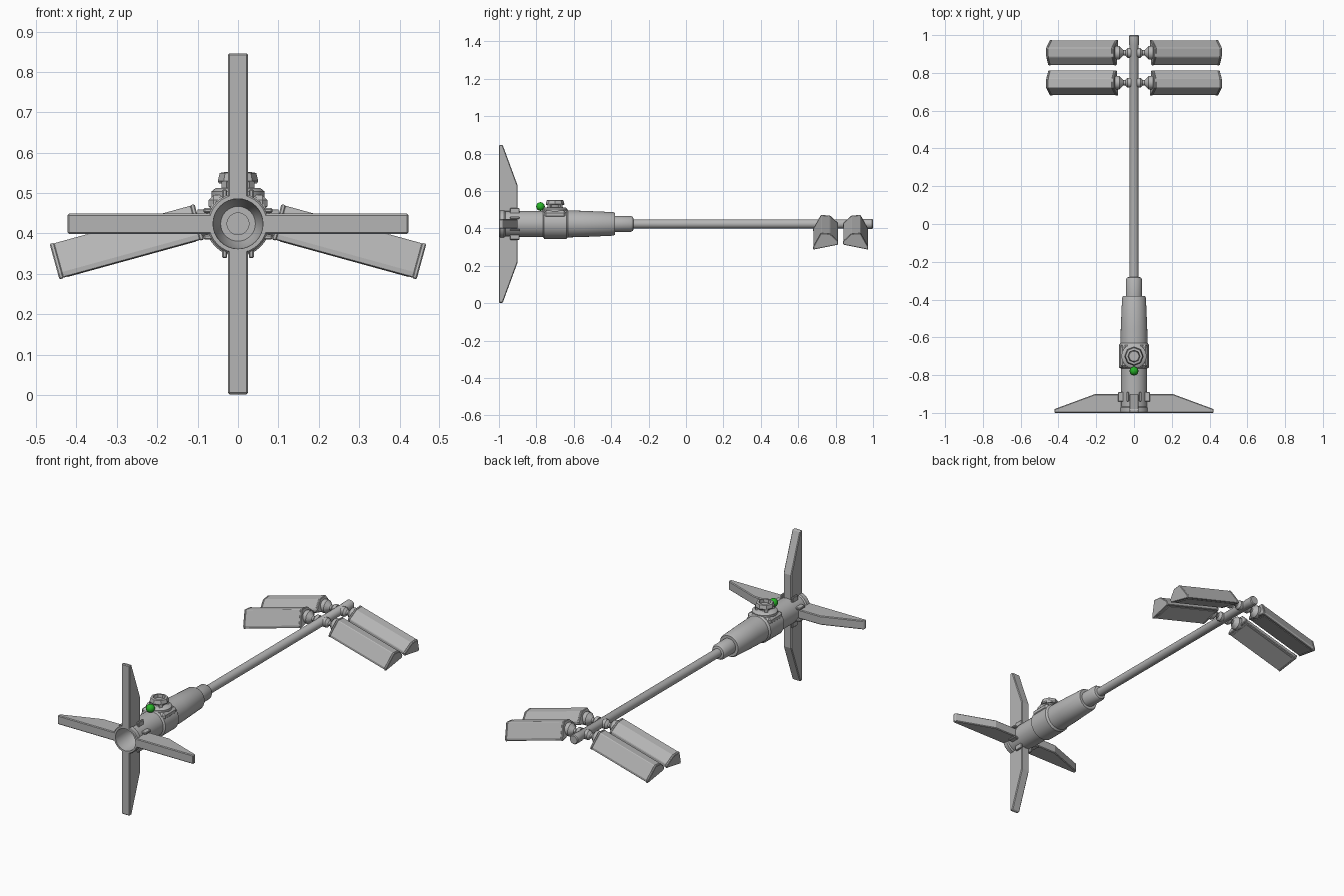
import bpy, bmesh, math
from mathutils import Matrix, Vector

if "Cube" in bpy.data.objects:
    bpy.data.objects.remove(bpy.data.objects["Cube"])

AXIS = 0.424  # height of the mast axis


def material(name, rgb):
    m = bpy.data.materials.new(name)
    m.diffuse_color = (*rgb, 1)
    m.use_nodes = True
    m.node_tree.nodes["Principled BSDF"].inputs["Base Color"].default_value = m.diffuse_color
    return m


GREY = material("grey metal", (0.46, 0.46, 0.46))
GREEN = material("green indicator", (0.02, 0.45, 0.02))


def finish(name, bm, mat=GREY, matrix=Matrix(), bevel=0, smooth=True):
    bmesh.ops.transform(bm, matrix=matrix, verts=bm.verts)
    bmesh.ops.recalc_face_normals(bm, faces=bm.faces)
    me = bpy.data.meshes.new(name)
    bm.to_mesh(me)
    bm.free()
    me.materials.append(mat)
    ob = bpy.data.objects.new(name, me)
    bpy.context.collection.objects.link(ob)
    if bevel:
        b = ob.modifiers.new("bevel", 'BEVEL')
        b.width, b.segments = bevel, 1
    if smooth:
        bpy.ops.object.select_all(action='DESELECT')
        ob.select_set(True)
        bpy.context.view_layer.objects.active = ob
        bpy.ops.object.shade_smooth_by_angle(angle=math.radians(35))
    return ob


def lathe(name, profile, matrix, sides=32, **kw):
    """Revolve (radius, height) points around local z."""
    bm = bmesh.new()
    vs = [bm.verts.new((r, 0, h)) for r, h in profile]
    es = [bm.edges.new(p) for p in zip(vs, vs[1:])]
    bmesh.ops.spin(bm, geom=vs + es, axis=(0, 0, 1), cent=(0, 0, 0),
                   steps=sides, angle=2 * math.pi)
    bmesh.ops.remove_doubles(bm, verts=bm.verts, dist=1e-5)
    return finish(name, bm, matrix=matrix, **kw)


def prism(name, points, depth, matrix, **kw):
    """Extrude a local yz outline along x, centred."""
    bm = bmesh.new()
    f = bm.faces.new([bm.verts.new((-depth / 2, y, z)) for y, z in points])
    ext = bmesh.ops.extrude_face_region(bm, geom=[f])
    bmesh.ops.translate(bm, vec=(depth, 0, 0),
                        verts=[v for v in ext['geom'] if isinstance(v, bmesh.types.BMVert)])
    return finish(name, bm, matrix=matrix, **kw)


def box(name, centre, size, matrix=Matrix(), **kw):
    bm = bmesh.new()
    bmesh.ops.create_cube(bm, size=1, matrix=Matrix.Translation(centre) @ Matrix.Diagonal((*size, 1)))
    return finish(name, bm, matrix=matrix, **kw)


along_y = Matrix.Translation((0, 0, AXIS)) @ Matrix.Rotation(-math.pi / 2, 4, 'X')

# Housing with open socket, sleeve and slim mast
lathe("mast_body", [
    (0, -0.86), (0.027, -0.86), (0.027, -0.88), (0.043, -0.88), (0.058, -0.92), (0.062, -1.0),
    (0.072, -1.0), (0.076, -0.995), (0.076, -0.972), (0.07, -0.965), (0.07, -0.765),
    (0.08, -0.758), (0.08, -0.64), (0.072, -0.63), (0.07, -0.55), (0.063, -0.39),
    (0.058, -0.38), (0.043, -0.38), (0.043, -0.295), (0.036, -0.283), (0.024, -0.28),
    (0.024, 0.945), (0.026, 0.95), (0.026, 0.995), (0.022, 1.0), (0, 1.0)], along_y)

# Four tapered legs with hinge cheeks
for i in range(4):
    turn = Matrix.Translation((0, 0, AXIS)) @ Matrix.Rotation(i * math.pi / 2, 4, 'Y')
    prism("leg", [(-1, 0.064), (-1, 0.422), (-0.98, 0.422), (-0.9, 0.205), (-0.9, 0.064)],
          0.05, turn, bevel=0.004, smooth=False)
    for s in (-1, 1):
        box("leg_hinge", (s * 0.033, -0.915, 0.07), (0.012, 0.05, 0.03), turn,
            bevel=0.003, smooth=False)

# Control saddle and collar on top of the housing
box("valve_saddle", (0, -0.7, 0.475), (0.145, 0.12, 0.04), bevel=0.012, smooth=False)
lathe("valve_base", [(0, 0.48), (0.066, 0.48), (0.066, 0.504), (0.056, 0.512),
                     (0.032, 0.514), (0.026, 0.535), (0, 0.535)],
      Matrix.Translation((0, -0.7, 0)))
lathe("valve_knob", [(0.03, 0.524), (0.047, 0.524), (0.05, 0.53), (0.045, 0.55),
                     (0.032, 0.552), (0.03, 0.524)],
      Matrix.Translation((0, -0.7, 0)), sides=8, smooth=False)
for a in range(4):
    box("knob_post", (0.042, 0, 0.518), (0.014, 0.018, 0.022),
        Matrix.Translation((0, -0.7, 0)) @ Matrix.Rotation(math.radians(45 + 90 * a), 4, 'Z'),
        smooth=False)

# Green indicator bulb
bm = bmesh.new()
bmesh.ops.create_uvsphere(bm, u_segments=20, v_segments=12, radius=0.023)
finish("indicator_bulb", bm, GREEN, Matrix.Translation((0, -0.778, 0.517)))

# Lamp heads: two mirrored pairs, drooping outwards
section = [(-0.066, -0.045), (-0.066, -0.030), (-0.026, 0.044), (0.022, 0.040),
           (0.064, 0.000), (0.064, -0.018)]
tilt = math.radians(15.4)
for side in (1, -1):
    for row, y in ((1, 0.748), (-1, 0.906)):
        flip = Matrix.Diagonal((side, row, 1, 1))
        place = Matrix.Translation((0, y, 0)) @ flip @ Matrix.Translation((0.275, 0, 0.38)) \
            @ Matrix.Rotation(tilt, 4, 'Y')
        prism("lamp_head", section, 0.355, place, bevel=0.003, smooth=False)
        # end caps slightly proud of the lamp
        for e in (-1, 1):
            cap = [(a * 1.03, b * 1.03) for a, b in section]
            prism("lamp_end_cap", cap, 0.012, place @ Matrix.Translation((e * 0.18, 0, 0)),
                  bevel=0.003, smooth=False)
        # lens plate on the underside
        a, b = Vector(section[0]), Vector(section[-1])
        d = (b - a).normalized()
        n = Vector((d.y, -d.x)) * 0.003
        p, q = a + d * 0.012, b - d * 0.012
        prism("lamp_lens", [p + n, q + n, q - n, p - n], 0.33, place, smooth=False)
        # waisted bracket from mast to lamp
        lathe("lamp_bracket", [(0, 0.015), (0.026, 0.015), (0.026, 0.034), (0.014, 0.046),
                               (0.014, 0.056), (0.036, 0.078), (0.036, 0.1), (0, 0.1)],
              Matrix.Translation((0, y, AXIS)) @ flip @ Matrix.Rotation(math.pi / 2, 4, 'Y'),
              sides=12)
